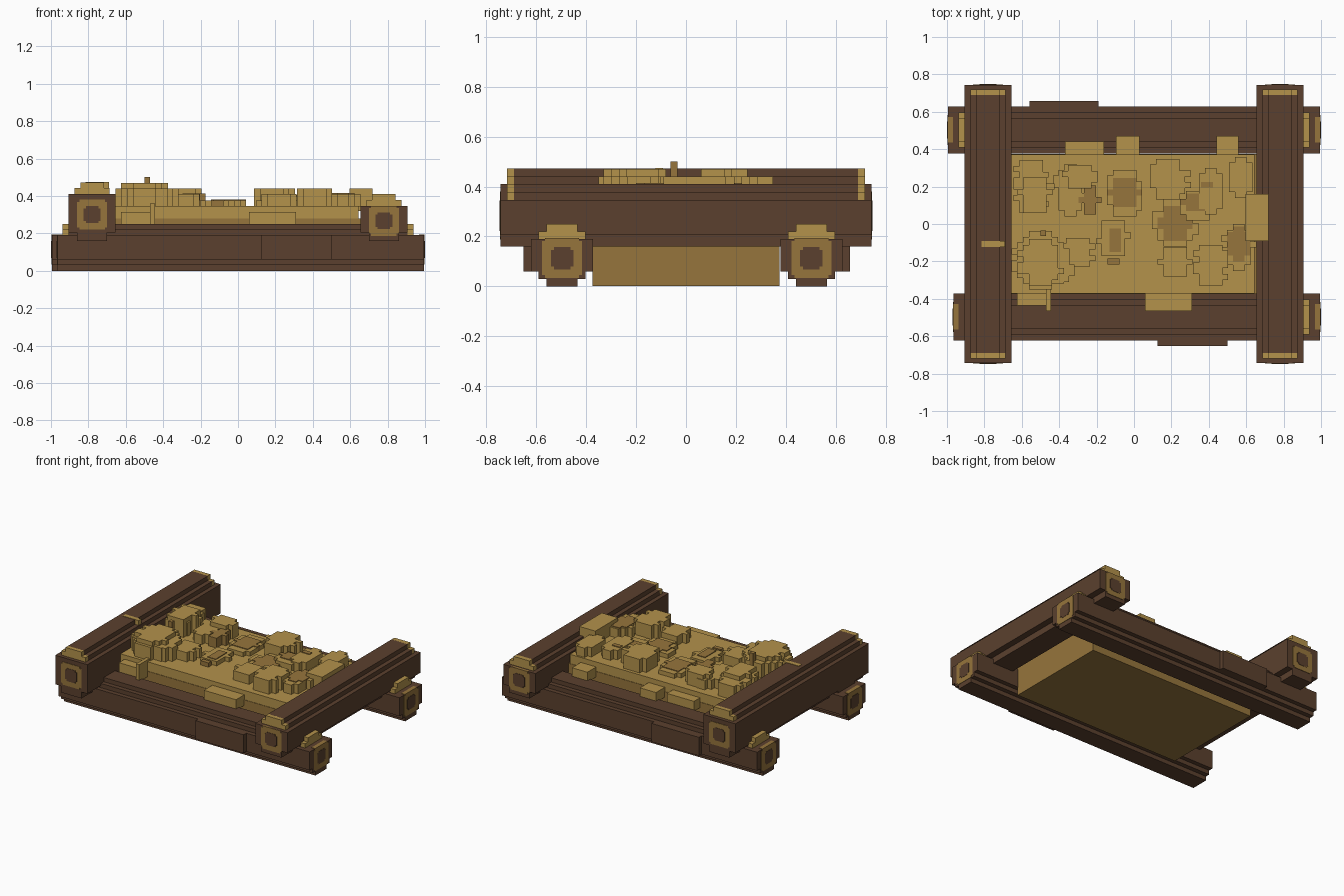
import bpy, bmesh, math, random

cube = bpy.data.objects.get("Cube")
if cube:
    bpy.data.objects.remove(cube, do_unlink=True)
random.seed(4)
V = 1 / 32  # voxel size


def material(name, rgb):
    lin = [((c / 255 + 0.055) / 1.055) ** 2.4 for c in rgb] + [1]
    m = bpy.data.materials.new(name)
    m.use_nodes = True
    m.diffuse_color = lin
    m.node_tree.nodes["Principled BSDF"].inputs["Base Color"].default_value = lin
    return m


BARK = material("dark_bark", (91, 64, 46))
TAN = material("cut_wood_tan", (150, 117, 60))
SAND = material("pale_sand", (179, 146, 75))


def finish(name, bm, mat):
    bmesh.ops.recalc_face_normals(bm, faces=bm.faces)
    me = bpy.data.meshes.new(name)
    bm.to_mesh(me)
    bm.free()
    me.materials.append(mat)
    ob = bpy.data.objects.new(name, me)
    bpy.context.collection.objects.link(ob)
    return ob


def add_box(bm, x0, x1, y0, y1, z0, z1):
    vs = bmesh.ops.create_cube(bm, size=1)["verts"]
    for v in vs:
        v.co = ((x0 + x1) / 2 + v.co.x * (x1 - x0),
                (y0 + y1) / 2 + v.co.y * (y1 - y0),
                (z0 + z1) / 2 + v.co.z * (z1 - z0))


def box(name, dims, mat):
    bm = bmesh.new()
    add_box(bm, *dims)
    return finish(name, bm, mat)


def prism(name, rows, axis, centre, a, b, mat):
    """Extrude a stepped, mirrored section; rows are (z0, z1, half width)."""
    right = [p for z0, z1, h in rows for p in ((h, z0), (h, z1))]
    outline = right + [(-h, z) for h, z in reversed(right)]
    bm = bmesh.new()

    def point(u, z, t):
        return (t, centre + u, z) if axis == "x" else (centre + u, t, z)
    face = bm.faces.new([bm.verts.new(point(u, z, a)) for u, z in outline])
    ext = bmesh.ops.extrude_face_region(bm, geom=[face])["geom"]
    for v in ext:
        if isinstance(v, bmesh.types.BMVert):
            v.co["xy".index(axis)] = b
    return finish(name, bm, mat)


def end_grain(name, axis, centre, zc, tip, depth):
    """Tan growth ring with a dark heart on a beam end."""
    s = 1 if tip > 0 else -1
    r = 0.08

    def ring(h):
        return [(zc - h, zc - h + 0.012, h - 0.012), (zc - h + 0.012, zc + h - 0.012, h),
                (zc + h - 0.012, zc + h, h - 0.012)]
    prism(name + "_ring", ring(r), axis, centre, tip - s * depth, tip - s * 0.002, TAN)
    prism(name + "_heart", ring(0.045), axis, centre, tip - s * 0.008, tip, BARK)


# Long beams along x: stepped middle, flat-topped ends, caps and end grain
LONG = [(0, .03, .0625), (.03, .06, .094), (.06, .19, .125)]
TOP = [(.19, .22, .094), (.22, .25, .0625)]
for side, y, x0 in (("front", -.497, -.97), ("back", .503, -1.0)):
    prism(side + "_long_beam", LONG + TOP, "x", y, -.905, .905, BARK)
    for label, a, tip in (("right", -.9, x0), ("left", .9, 1.0)):
        s = 1 if tip > 0 else -1
        name = f"{side}_{label}_long"
        prism(name + "_end", LONG, "x", y, a, tip - s * .005, BARK)
        end_grain(name, "x", y, .113, tip, V)
        if tip != -.97:
            prism(name + "_cap", TOP, "x", y, a, s * .937, SAND)

# Bark ridges on the outer faces of the long beams
box("front_bark_ridge", (.125, .5, -.652, -.6, .06, .19), BARK)
box("back_bark_ridge", (-.56, -.19, .6, .657, .06, .19), BARK)

# Cross beams along y; the left one sits a little lower
for side, x, shoulder, zc in (("right", -.78, .41, .30), ("left", .78, .347, .267)):
    low = [(.16, .205, .08), (.205, shoulder, .125)]
    top = [(shoulder, shoulder + V, .094), (shoulder + V, shoulder + 2 * V, .0625)]
    prism(side + "_cross_beam", low + top, "y", x, -.69, .69, BARK)
    for label, s in (("front", -1), ("back", 1)):
        name = f"{side}_{label}_cross"
        prism(name + "_end", low, "y", x, s * .68, s * .743, BARK)
        prism(name + "_cap", top, "y", x, s * .685, s * .718, SAND)
        end_grain(name, "y", x, zc, s * .748, .02)

# Bed filling the frame
box("bed_base", (-.655, .655, -.375, .375, .002, .28), TAN)
box("bed_sand", (-.655, .645, -.372, .372, .28, .345), SAND)


def clump(name, cx, cy, rx, ry, z1, mat=SAND, z0=.34, jitter=1):
    """Blocky mound: one box per voxel row of an ellipse, with ragged ends."""
    bm = bmesh.new()
    n = max(1, round(2 * ry / V))
    for i in range(n):
        t = (i + .5) / n * 2 - 1
        w = max(1, round(rx * math.sqrt(1 - t * t) / V))
        l = w + random.randint(-jitter, 0) * (w > 2)
        r = w + random.randint(-jitter, 0) * (w > 2)
        y = cy - ry + i * V
        add_box(bm, cx - l * V, cx + r * V, y, y + V, z0, z1)
    return finish(name, bm, mat)


# Raised sand mounds (x, y, half sizes, top)
mounds = [
    (-.55, .20, .11, .14, .44), (-.53, .16, .09, .10, .47),
    (-.50, -.20, .16, .15, .44), (-.50, -.21, .12, .12, .47),
    (-.34, .18, .09, .14, .41), (-.29, .25, .09, .06, .44),
    (-.30, -.15, .09, .08, .41), (-.38, -.24, .06, .07, .44),
    (-.05, .17, .13, .13, .375), (-.11, -.08, .09, .09, .375),
    (.18, .24, .13, .11, .44), (.41, .17, .07, .12, .41),
    (.22, .00, .14, .12, .375), (.22, -.20, .08, .08, .41),
    (.41, -.22, .11, .11, .44), (.56, -.12, .09, .13, .41),
    (.57, .25, .08, .11, .41), (.34, .10, .11, .08, .40)]
for i, (x, y, rx, ry, z) in enumerate(mounds):
    clump(f"sand_mound_{i + 1}", x, y, rx, ry, z)

# Darker patches lying on the bed
patches = [
    (-.235, .13, .05, .08, .414), (-.05, .17, .08, .08, .38),
    (.22, .00, .09, .09, .38), (.34, .12, .08, .05, .405),
    (-.10, -.09, .04, .06, .38), (.56, -.11, .06, .09, .415),
    (.39, .21, .016, .016, .415), (-.11, -.20, .016, .016, .375)]
for i, (x, y, rx, ry, z) in enumerate(patches):
    clump(f"dark_patch_{i + 1}", x, y, rx, ry, z, TAN, jitter=0)

# Blocks spilling over the edges of the bed
spills = [
    (-.37, -.16, .34, .44, .24, .31), (-.095, .03, .34, .47, .24, .31),
    (.44, .56, .34, .47, .24, .31), (.06, .31, -.465, -.34, .24, .315),
    (-.625, -.47, -.435, -.34, .24, .315), (-.47, -.445, -.465, -.34, .24, .36),
    (.595, .72, -.09, .16, .32, .44)]
for i, dims in enumerate(spills):
    box(f"sand_spill_{i + 1}", dims, SAND)

# Small twigs
box("upright_twig", (-.50, -.47, -.063, -.034, .34, .50), TAN)
box("flat_twig", (-.815, -.69, -.122, -.092, .44, .475), SAND)
